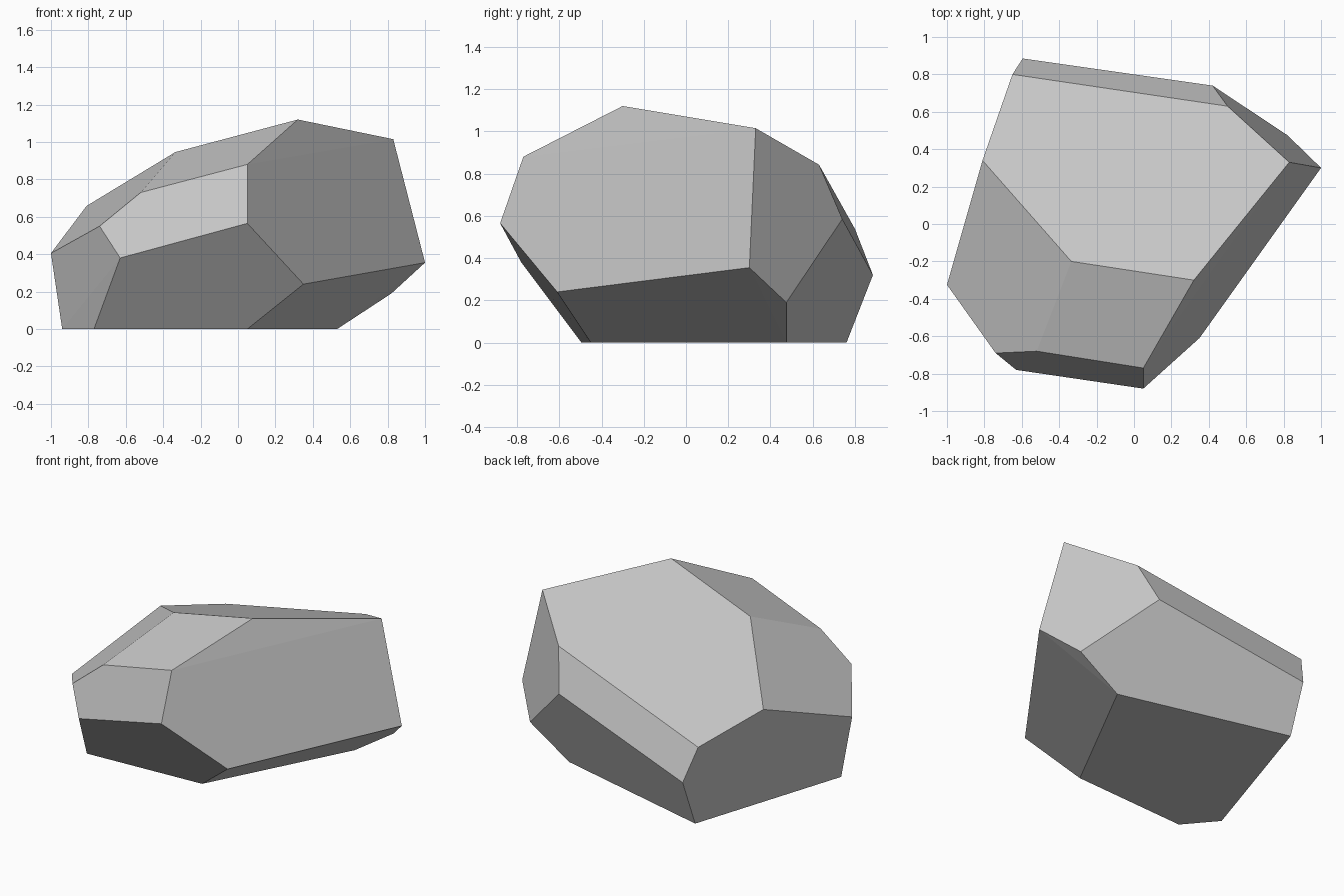
import bpy
import bmesh
from math import radians

old = bpy.data.objects.get("Cube")
if old:
    bpy.data.objects.remove(old, do_unlink=True)

# Stone colour
stone = bpy.data.materials.new("grey_stone")
stone.use_nodes = True
grey = (0.57, 0.57, 0.57, 1)
stone.diffuse_color = grey
stone.node_tree.nodes["Principled BSDF"].inputs["Base Color"].default_value = grey

# Corners of the chipped boulder, ring by ring
top_facet = [(0.32, -0.30, 1.12), (0.83, 0.33, 1.015), (0.50, 0.63, 0.842),
             (-0.65, 0.80, 0.538), (-0.81, 0.34, 0.658), (-0.335, -0.20, 0.946)]
shoulder = [(0.05, -0.77, 0.88), (-0.52, -0.68, 0.73), (-0.74, -0.69, 0.55)]
girdle = [(1.0, 0.30, 0.355), (0.42, 0.74, 0.585), (-0.595, 0.885, 0.32),
          (-1.0, -0.325, 0.405), (-0.63, -0.78, 0.38), (0.05, -0.88, 0.565),
          (0.35, -0.61, 0.24), (0.82, 0.475, 0.19)]
base = [(0.53, 0.475, 0), (-0.60, 0.76, 0), (-0.94, -0.295, 0),
        (-0.77, -0.495, 0), (0.05, -0.45, 0)]

# Wrap the corners in a hull and merge the triangles into flat facets
bm = bmesh.new()
for corner in top_facet + shoulder + girdle + base:
    bm.verts.new(corner)
bmesh.ops.convex_hull(bm, input=bm.verts[:])
bmesh.ops.dissolve_limit(bm, angle_limit=radians(2.5),
                         verts=bm.verts[:], edges=bm.edges[:])
bmesh.ops.recalc_face_normals(bm, faces=bm.faces[:])

mesh = bpy.data.meshes.new("boulder")
bm.to_mesh(mesh)
bm.free()
mesh.materials.append(stone)
boulder = bpy.data.objects.new("boulder", mesh)
bpy.context.collection.objects.link(boulder)
